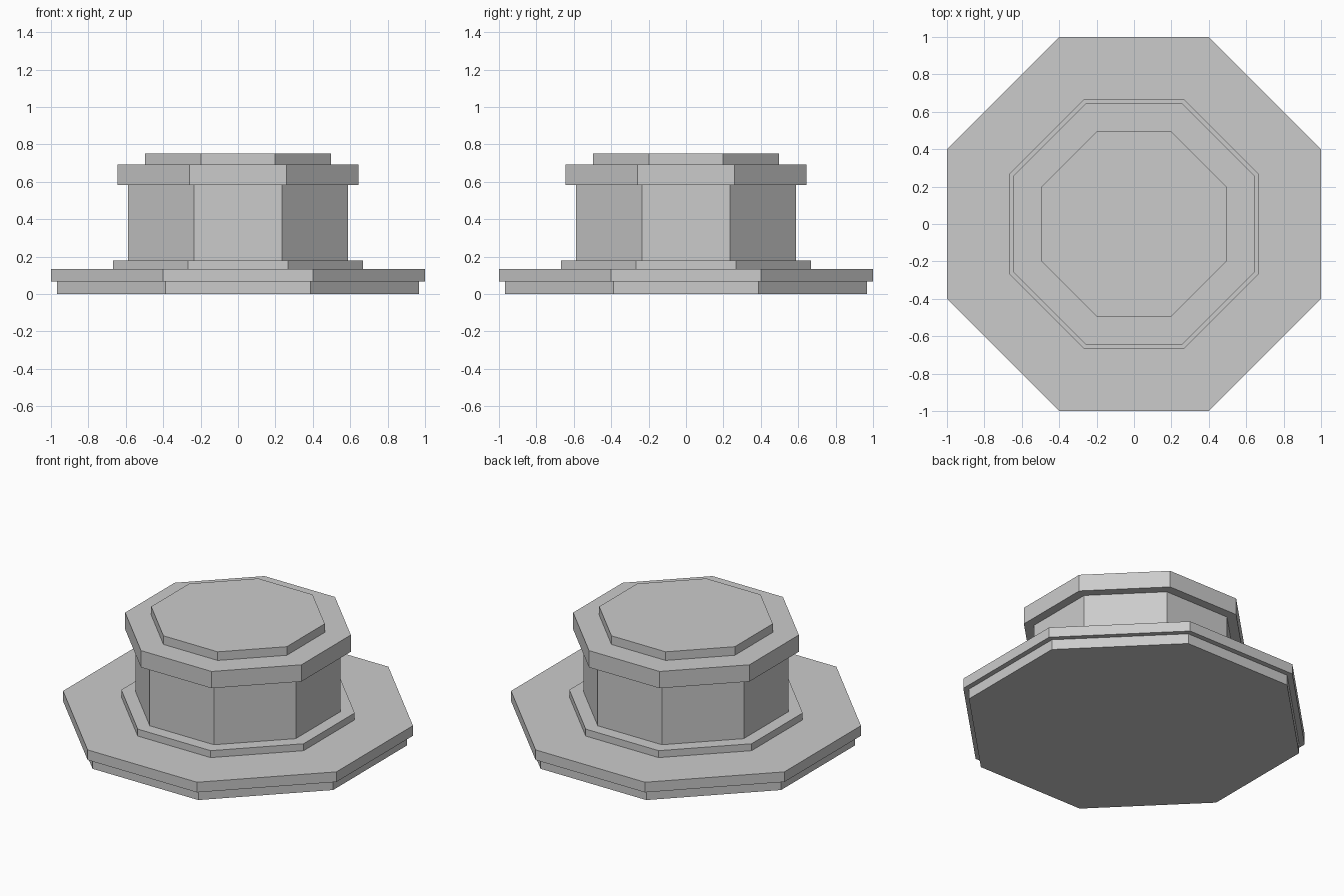
import bpy, bmesh

if "Cube" in bpy.data.objects:
    bpy.data.objects.remove(bpy.data.objects["Cube"])

CORNER = 0.4  # half length of a straight side, relative to the half width


def octagon_slab(name, half, z0, z1):
    """Flat-sided octagonal prism between two heights."""
    c = half * CORNER
    ring = [(half, -c), (half, c), (c, half), (-c, half),
            (-half, c), (-half, -c), (-c, -half), (c, -half)]
    bm = bmesh.new()
    face = bm.faces.new([bm.verts.new((x, y, z0)) for x, y in ring])
    ext = bmesh.ops.extrude_face_region(bm, geom=[face], use_keep_orig=True)
    top = [v for v in ext["geom"] if isinstance(v, bmesh.types.BMVert)]
    bmesh.ops.translate(bm, verts=top, vec=(0, 0, z1 - z0))
    bmesh.ops.recalc_face_normals(bm, faces=bm.faces)
    mesh = bpy.data.meshes.new(name)
    bm.to_mesh(mesh)
    bm.free()
    obj = bpy.data.objects.new(name, mesh)
    bpy.context.collection.objects.link(obj)
    return obj


# Stacked tiers from the floor up: name, half width, top height
tiers = [
    ("base_plate", 0.967, 0.067),
    ("wide_flange", 1.0, 0.134),
    ("collar", 0.667, 0.18),
    ("drum", 0.587, 0.582),
    ("cap_rim", 0.645, 0.693),
    ("top_plate", 0.496, 0.75),
]
z = 0.0
for name, half, top_z in tiers:
    octagon_slab(name, half, z, top_z)
    z = top_z
